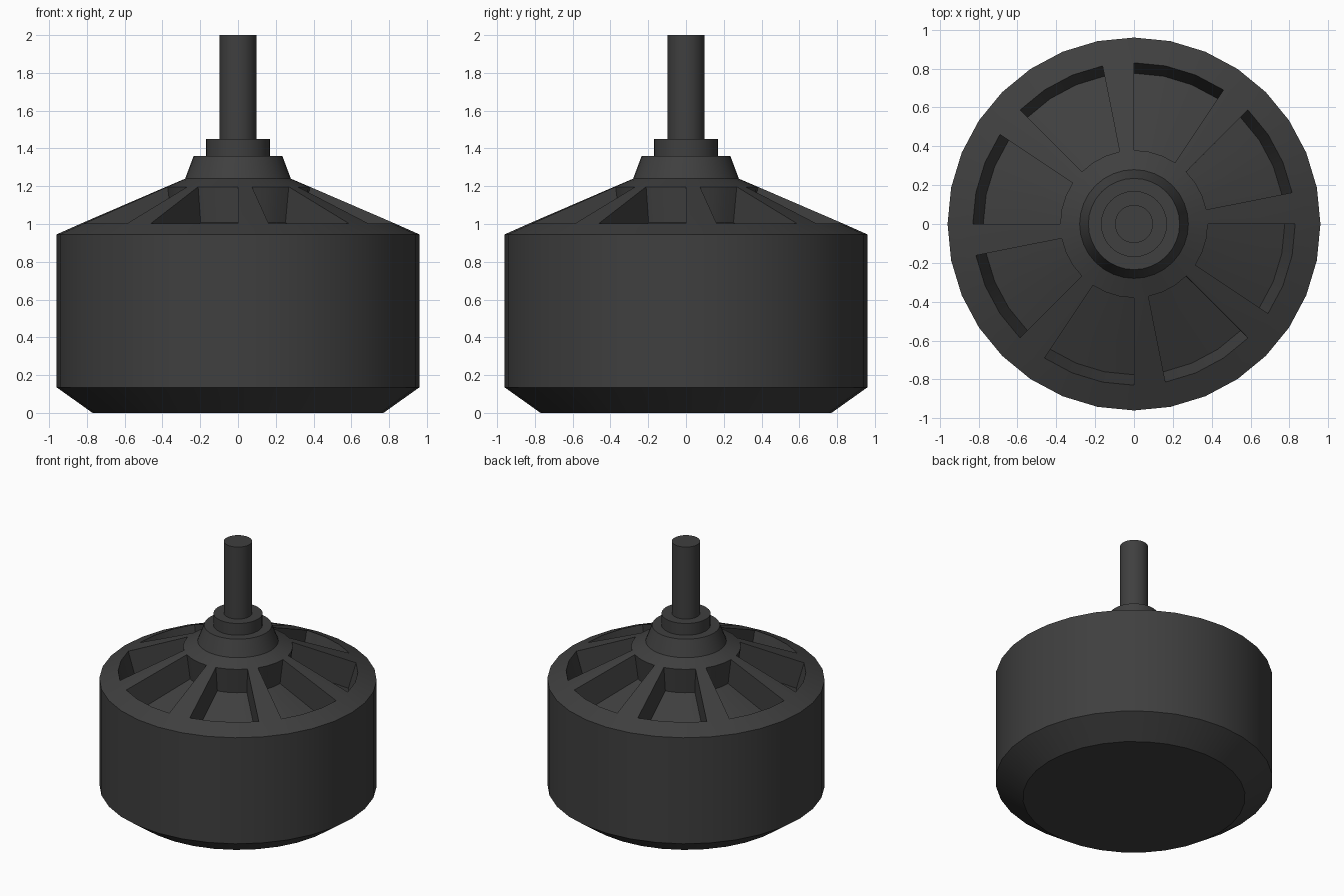
import bpy, bmesh
from math import sin, cos, tau

if "Cube" in bpy.data.objects:
    bpy.data.objects.remove(bpy.data.objects["Cube"])

SIDES = 32

dark = bpy.data.materials.new("dark_metal")
dark.diffuse_color = (0.05, 0.05, 0.05, 1)
dark.use_nodes = True
dark.node_tree.nodes["Principled BSDF"].inputs["Base Color"].default_value = dark.diffuse_color


def lathe(profile):
    """Spin (radius, z) points round z; returns the mesh and a face grid. Radius 0 makes a cap."""
    bm = bmesh.new()
    rings = [[bm.verts.new((r * cos(tau * k / SIDES), r * sin(tau * k / SIDES), z))
              for k in range(SIDES)] for r, z in profile if r > 0]
    grid = []
    for low, high in zip(rings, rings[1:]):
        grid.append([bm.faces.new((low[k], low[(k + 1) % SIDES], high[(k + 1) % SIDES], high[k]))
                     for k in range(SIDES)])
    if profile[0][0] == 0:
        bm.faces.new(rings[0][::-1])
    if profile[-1][0] == 0:
        bm.faces.new(rings[-1])
    return bm, grid


def finish(bm, name):
    bmesh.ops.recalc_face_normals(bm, faces=bm.faces[:])
    mesh = bpy.data.meshes.new(name)
    bm.to_mesh(mesh)
    bm.free()
    obj = bpy.data.objects.new(name, mesh)
    bpy.context.collection.objects.link(obj)
    mesh.materials.append(dark)
    bpy.ops.object.select_all(action='DESELECT')
    obj.select_set(True)
    bpy.context.view_layer.objects.active = obj
    bpy.ops.object.shade_smooth_by_angle(angle=0.4)


# Motor can with conical top and hub; the fourth band carries the pockets
bm, grid = lathe([(0, 0), (0.77, 0), (0.96, 0.135), (0.96, 0.945), (0.83, 1.003),
                  (0.38, 1.197), (0.28, 1.24), (0.235, 1.36), (0.17, 1.36)])

# Eight sunken pockets, three segments wide, separated by one-segment ribs
pocket = [f for k, f in enumerate(grid[3]) if k % 4]
result = bmesh.ops.extrude_face_region(bm, geom=pocket)
floor = [v for v in result["geom"] if isinstance(v, bmesh.types.BMVert)]
old = [f for f in pocket if f.is_valid]
if old:
    bmesh.ops.delete(bm, geom=old, context='FACES')
for v in floor:
    v.co.x *= 0.935
    v.co.y *= 0.935
    v.co.z -= 0.19
finish(bm, "motor_can")

# Collar and shaft
finish(lathe([(0.17, 1.36), (0.17, 1.45), (0.098, 1.45)])[0], "collar")
finish(lathe([(0.098, 1.45), (0.098, 2.0), (0, 2.0)])[0], "shaft")
